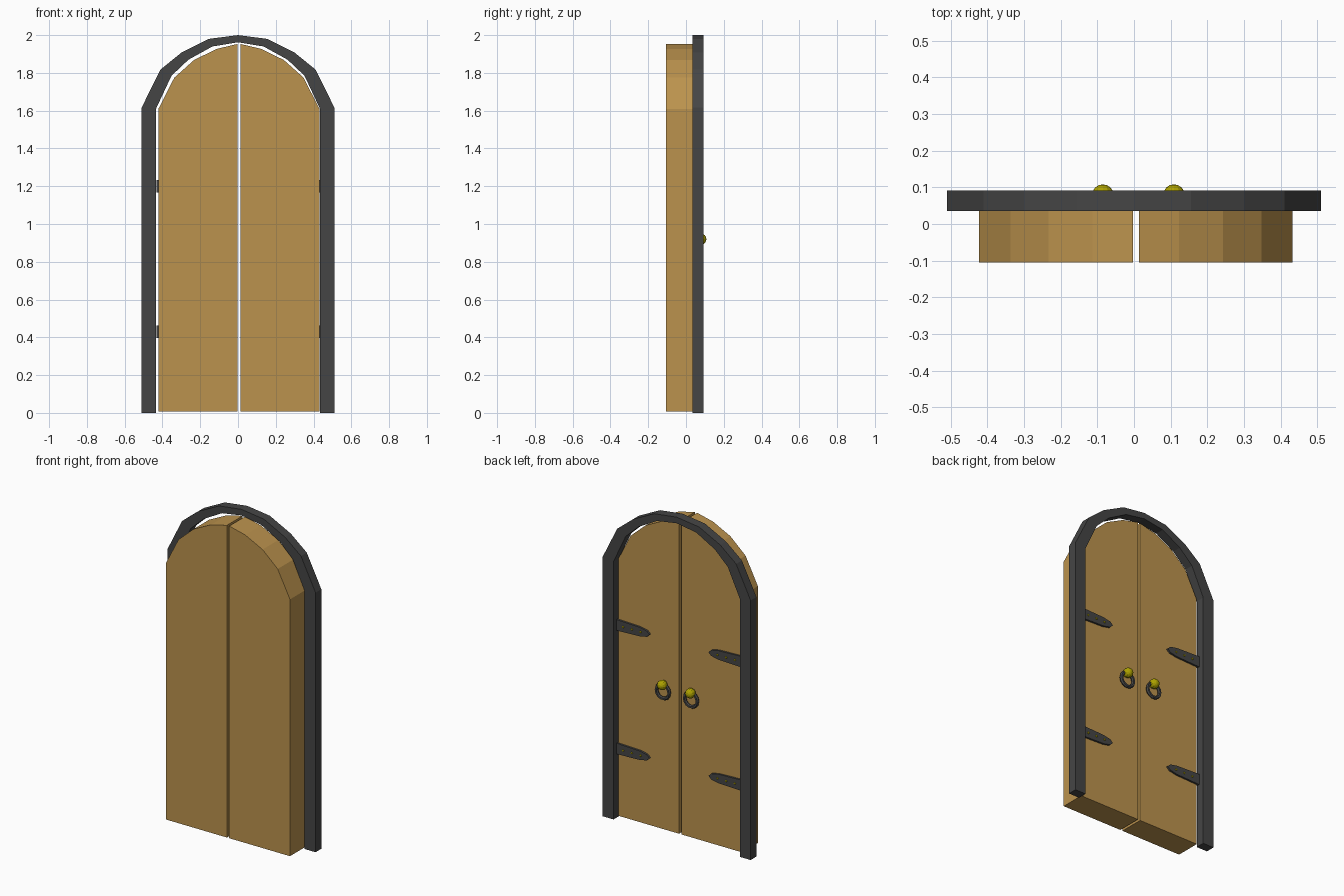
import bpy, bmesh, math
from mathutils import Matrix

if "Cube" in bpy.data.objects:
    bpy.data.objects.remove(bpy.data.objects["Cube"])


def material(name, rgb):
    m = bpy.data.materials.new(name)
    m.diffuse_color = (*rgb, 1)
    m.use_nodes = True
    m.node_tree.nodes["Principled BSDF"].inputs["Base Color"].default_value = m.diffuse_color
    return m


WOOD = material("wood", (0.50, 0.29, 0.075))
IRON = material("dark_iron", (0.06, 0.06, 0.06))
BRASS = material("brass", (0.42, 0.36, 0.0))
MID = 0.005  # the seam between the leaves sits slightly right of centre


def finish(bm, name, mat):
    bmesh.ops.recalc_face_normals(bm, faces=bm.faces)
    me = bpy.data.meshes.new(name)
    bm.to_mesh(me)
    bm.free()
    me.materials.append(mat)
    ob = bpy.data.objects.new(name, me)
    bpy.context.collection.objects.link(ob)
    return ob


def slab(name, outline, y0, y1, mat):
    """Extrude an x-z outline from y0 to y1."""
    bm = bmesh.new()
    face = bm.faces.new([bm.verts.new((x, y0, z)) for x, z in outline])
    ext = bmesh.ops.extrude_face_region(bm, geom=[face])
    for v in ext["geom"]:
        if isinstance(v, bmesh.types.BMVert):
            v.co.y = y1
    return finish(bm, name, mat)


def ball(name, loc, r, mat, seg=12, rings=8):
    bm = bmesh.new()
    bmesh.ops.create_uvsphere(bm, u_segments=seg, v_segments=rings, radius=r,
                              matrix=Matrix.Translation(loc) @ Matrix.Rotation(math.pi / 2, 4, 'X'))
    return finish(bm, name, mat)


# Arched frame: matching outer and inner half profiles swept as box sections
outer = [(0.51, 0), (0.51, 1.617), (0.41, 1.818), (0.30, 1.907), (0.155, 1.98), (0, 2.0)]
inner = [(0.435, 0), (0.435, 1.608), (0.352, 1.785), (0.262, 1.87), (0.135, 1.94), (0, 1.962)]


def full(half):
    return half + [(-x, z) for x, z in reversed(half[:-1])]


bm = bmesh.new()
sections = []
for (ox, oz), (ix, iz) in zip(full(outer), full(inner)):
    sections.append([bm.verts.new(p) for p in ((ox, 0.035, oz), (ox, 0.092, oz),
                                               (ix, 0.092, iz), (ix, 0.035, iz))])
for a, b in zip(sections, sections[1:]):
    for i in range(4):
        j = (i + 1) % 4
        bm.faces.new((a[i], a[j], b[j], b[i]))
bm.faces.new(sections[0])
bm.faces.new(sections[-1])
finish(bm, "arched_frame", IRON)

# Half outlines measured outward from the seam
leaf = [(0.008, 0.008), (0.427, 0.008), (0.427, 1.608), (0.342, 1.775),
        (0.238, 1.868), (0.118, 1.927), (0.008, 1.953)]
strap = [(0.436, -0.034), (0.27, -0.028), (0.222, -0.018), (0.203, 0),
         (0.222, 0.018), (0.27, 0.028), (0.436, 0.034)]
BACK = 0.05

for s, side in ((-1, "left"), (1, "right")):
    # Door leaf
    slab(f"{side}_door_leaf", [(MID + s * x, z) for x, z in leaf], -0.105, BACK, WOOD)

    # Hinge straps with rivets
    for hz, level in ((1.2, "upper"), (0.43, "lower")):
        slab(f"{side}_{level}_hinge", [(MID + s * x, hz + z) for x, z in strap],
             BACK - 0.005, BACK + 0.012, IRON)
        for k in range(3):
            ball(f"{side}_{level}_rivet_{k + 1}",
                 (MID + s * (0.265 + 0.06 * k), BACK + 0.012, hz), 0.007, BRASS, 8, 4)

    # Knob and hanging pull ring
    hx = MID + 0.007 + s * 0.097
    ball(f"{side}_knob", (hx, 0.078, 0.92), 0.03, BRASS)
    bpy.ops.mesh.primitive_torus_add(location=(hx, 0.072, 0.878), rotation=(math.pi / 2, 0, 0),
                                     major_segments=14, minor_segments=6,
                                     major_radius=0.044, minor_radius=0.011)
    ring = bpy.context.object
    ring.name = f"{side}_pull_ring"
    ring.data.materials.append(IRON)
